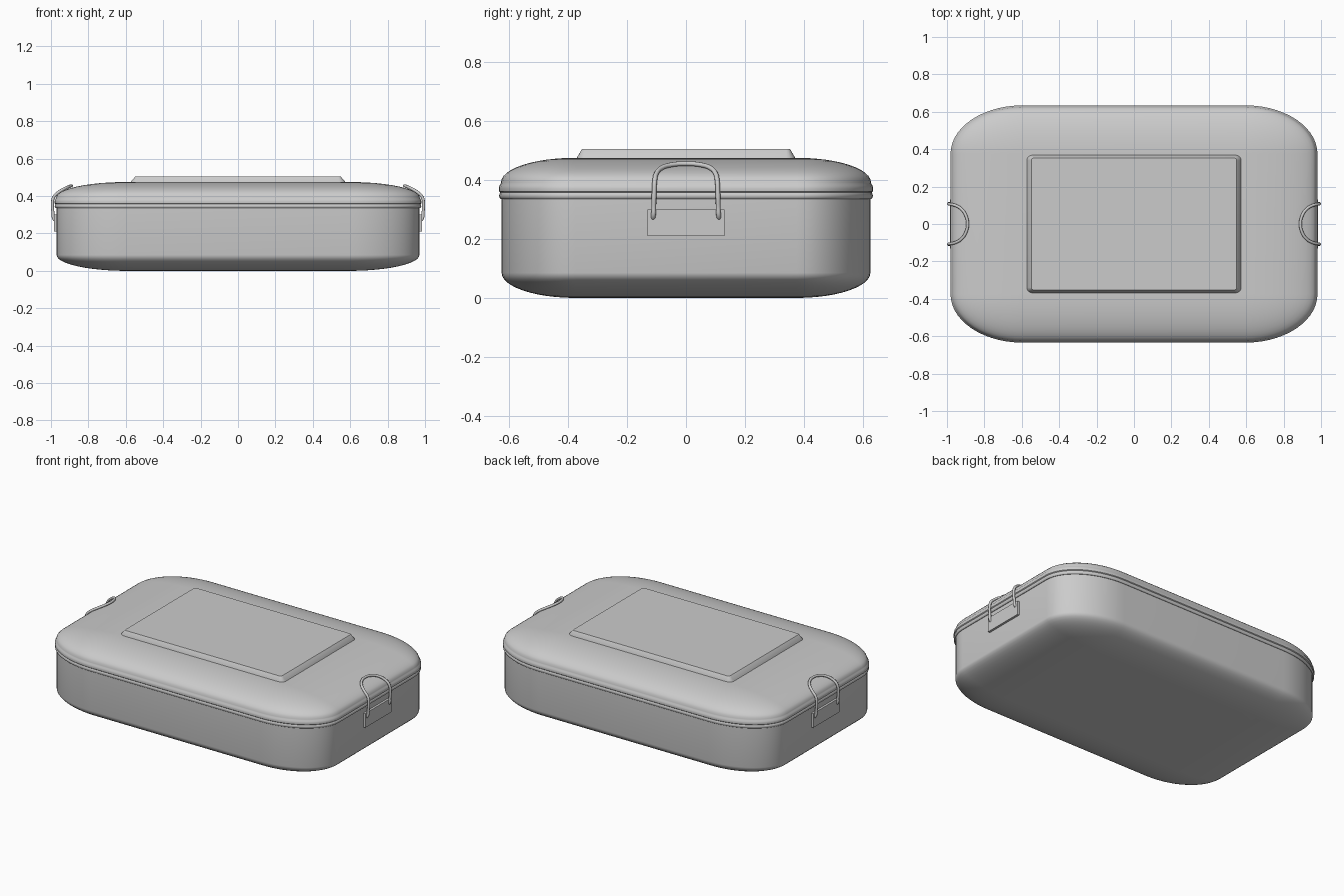
import bpy, bmesh
from math import sin, cos, pi, radians

if "Cube" in bpy.data.objects:
    bpy.data.objects.remove(bpy.data.objects["Cube"])


def finish(name, bm, angle=35):
    bmesh.ops.recalc_face_normals(bm, faces=bm.faces)
    me = bpy.data.meshes.new(name)
    bm.to_mesh(me)
    bm.free()
    ob = bpy.data.objects.new(name, me)
    bpy.context.collection.objects.link(ob)
    bpy.ops.object.select_all(action='DESELECT')
    ob.select_set(True)
    bpy.context.view_layer.objects.active = ob
    bpy.ops.object.shade_smooth_by_angle(angle=radians(angle))
    return ob


def ring(cx, cy, rx, ry, n):
    # rectangle of half size (cx, cy) grown by an elliptical corner (rx, ry)
    pts = []
    for q, (sx, sy) in enumerate(((1, 1), (-1, 1), (-1, -1), (1, -1))):
        for i in range(n + 1):
            a = (q + i / n) * pi / 2
            pts.append((sx * cx + rx * cos(a), sy * cy + ry * sin(a)))
    return pts


def loft(name, rings, n=14):
    # rings: (cx, cy, rx, ry, z), joined from bottom to top and capped
    bm = bmesh.new()
    loops = [[bm.verts.new((x, y, z)) for x, y in ring(cx, cy, rx, ry, n)]
             for cx, cy, rx, ry, z in rings]
    for a, b in zip(loops, loops[1:]):
        for i in range(len(a)):
            j = (i + 1) % len(a)
            bm.faces.new((a[i], a[j], b[j], b[i]))
    bm.faces.new(loops[0][::-1])
    bm.faces.new(loops[-1])
    return finish(name, bm)


CX, CY = 0.595, 0.375
STEPS = [i / 12 * pi / 2 for i in range(13)]

# Tray with a softly rounded bottom
tray = [(CX, CY, 0.375 * max(sin(t), 0.01), 0.25 * max(sin(t), 0.01),
         0.085 - 0.08 * cos(t) - 0.005 * cos(t)) for t in STEPS]
loft("tray", tray + [(CX, CY, 0.375, 0.25, 0.36)])

# Domed lid with a beaded rim
rim = [(0.003, 0.335), (0.007, 0.338), (0.010, 0.346), (0.008, 0.354),
       (0.005, 0.357), (0.010, 0.361), (0.011, 0.370), (0.009, 0.380),
       (0.004, 0.386)]
lid = [(CX, CY, 0.375 + o, 0.25 + o * 0.85, z) for o, z in rim]
lid += [(CX, CY, 0.377 * max(cos(t), 0.01), 0.252 * max(cos(t), 0.01),
         0.392 + 0.083 * sin(t)) for t in STEPS]
loft("lid", lid)

# Raised panel on the lid
loft("lid_panel", [(0.54, 0.34, 0.035, 0.03, 0.465),
                   (0.54, 0.34, 0.033, 0.029, 0.477),
                   (0.535, 0.34, 0.014, 0.013, 0.504)], 4)

# Clasps: a plate and a bent wire loop at each end
half = [(0.965, 0.113, 0.268), (0.983, 0.111, 0.275), (0.989, 0.109, 0.31),
        (0.992, 0.108, 0.36), (0.985, 0.106, 0.395), (0.96, 0.101, 0.42),
        (0.925, 0.082, 0.441), (0.899, 0.045, 0.452)]
path = half + [(0.89, 0, 0.455)] + [(x, -y, z) for x, y, z in half[::-1]]
for side, s in (("right", 1), ("left", -1)):
    bm = bmesh.new()
    bmesh.ops.create_cube(bm, size=1)
    for v in bm.verts:
        v.co = (s * (0.973 + v.co.x * 0.022), v.co.y * 0.262, 0.255 + v.co.z * 0.09)
    finish(side + "_clasp_plate", bm)

    cu = bpy.data.curves.new(side + "_clasp_wire", 'CURVE')
    cu.dimensions = '3D'
    cu.bevel_depth = 0.008
    cu.bevel_resolution = 3
    cu.use_fill_caps = True
    cu.resolution_u = 6
    sp = cu.splines.new('BEZIER')
    sp.bezier_points.add(len(path) - 1)
    for p, (x, y, z) in zip(sp.bezier_points, path):
        p.co = (s * x, y, z)
        p.handle_left_type = p.handle_right_type = 'AUTO'
    ob = bpy.data.objects.new(side + "_clasp_wire", cu)
    bpy.context.collection.objects.link(ob)
